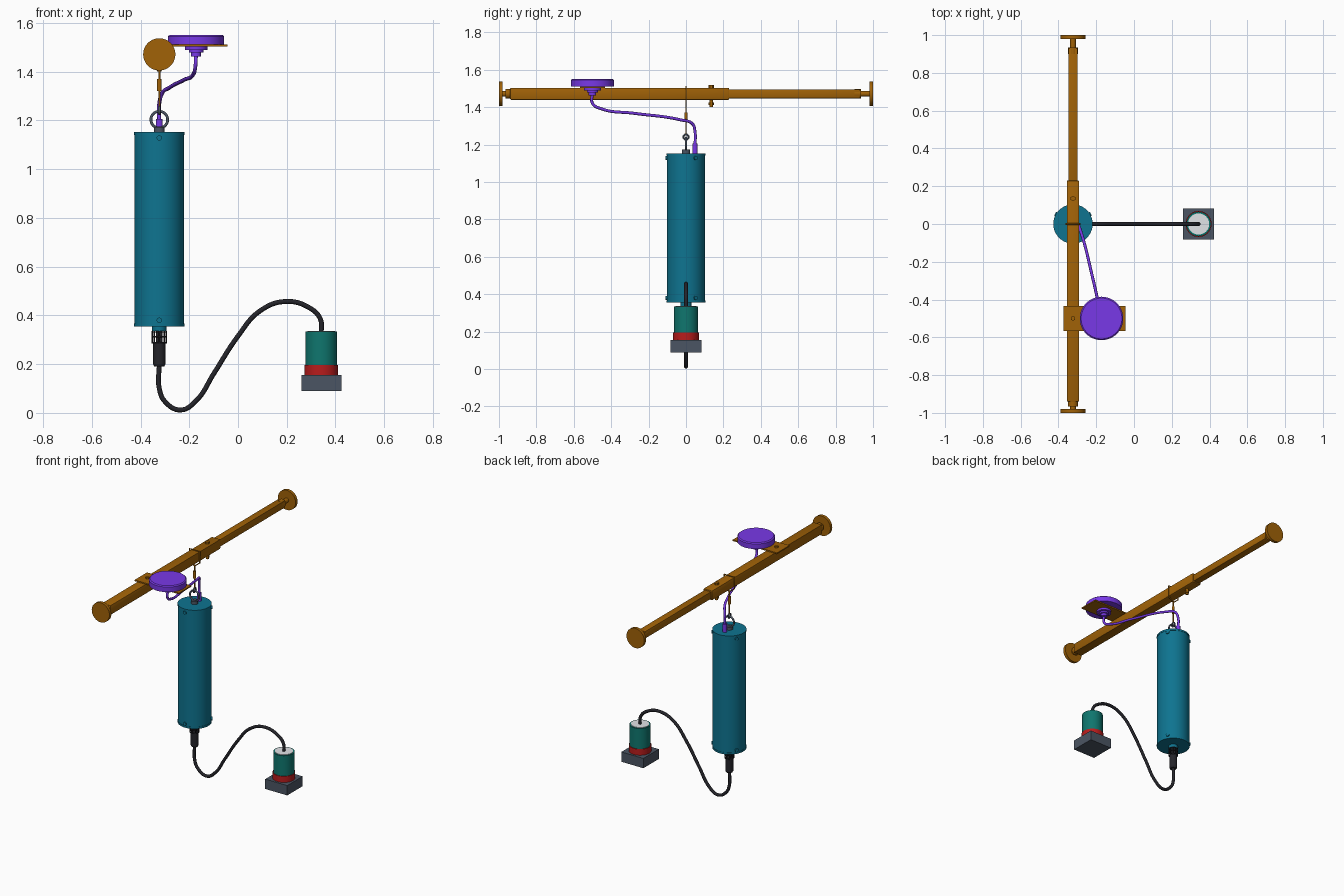
import bpy, bmesh, math
from mathutils import Vector

cube = bpy.data.objects.get("Cube")
if cube:
    bpy.data.objects.remove(cube, do_unlink=True)


def material(name, rgb):
    lin = [(c / 255 / 12.92) if c < 11 else ((c / 255 + 0.055) / 1.055) ** 2.4 for c in rgb]
    m = bpy.data.materials.new(name)
    m.use_nodes = True
    m.diffuse_color = (*lin, 1)
    m.node_tree.nodes["Principled BSDF"].inputs["Base Color"].default_value = (*lin, 1)
    return m


BRONZE = material("bronze", (161, 98, 7))
PURPLE = material("purple", (124, 58, 237))
BLUE = material("deep teal", (14, 116, 144))
GREEN = material("sea green", (15, 118, 110))
RED = material("red", (185, 28, 28))
GRAY = material("slate gray", (75, 85, 99))
BLACK = material("black rubber", (36, 36, 42))
WHITE = material("pale gray", (229, 231, 235))


def finish(name, bm, mat):
    mesh = bpy.data.meshes.new(name)
    bm.to_mesh(mesh)
    bm.free()
    mesh.shade_smooth()
    mesh.set_sharp_from_angle(angle=math.radians(35))
    mesh.materials.append(mat)
    ob = bpy.data.objects.new(name, mesh)
    bpy.context.collection.objects.link(ob)
    return ob


def rod(name, a, b, r, mat, r2=None, sides=32):
    """Cylinder or cone running from point a to point b."""
    a, b = Vector(a), Vector(b)
    bm = bmesh.new()
    bmesh.ops.create_cone(bm, cap_ends=True, segments=sides, radius1=r,
                          radius2=r if r2 is None else r2, depth=(b - a).length)
    ob = finish(name, bm, mat)
    ob.rotation_mode = 'QUATERNION'
    ob.rotation_quaternion = (b - a).to_track_quat('Z', 'Y')
    ob.location = (a + b) / 2
    return ob


def stack(name, x, y, z0, z1, r, mat, **kw):
    return rod(name, (x, y, z0), (x, y, z1), r, mat, **kw)


def box(name, centre, size, mat, bevel=0):
    bm = bmesh.new()
    bmesh.ops.create_cube(bm, size=1)
    bmesh.ops.scale(bm, vec=size, verts=bm.verts)
    if bevel:
        bmesh.ops.bevel(bm, geom=bm.edges[:], offset=bevel, segments=2, affect='EDGES', profile=0.5)
    ob = finish(name, bm, mat)
    ob.location = centre
    return ob


def cable(name, points, r, mat, closed=False, smooth=True):
    cu = bpy.data.curves.new(name, 'CURVE')
    cu.dimensions = '3D'
    cu.bevel_depth = r
    cu.bevel_resolution = 3
    cu.use_fill_caps = True
    sp = cu.splines.new('BEZIER')
    sp.resolution_u = 8
    sp.use_cyclic_u = closed
    sp.bezier_points.add(len(points) - 1)
    for bp, p in zip(sp.bezier_points, points):
        bp.co = p
        bp.handle_left_type = bp.handle_right_type = 'AUTO' if smooth else 'VECTOR'
    cu.materials.append(mat)
    ob = bpy.data.objects.new(name, cu)
    bpy.context.collection.objects.link(ob)
    return ob


def ring(name, centre, r, thick, mat, axis):
    pts = []
    for i in range(8):
        c, s = r * math.cos(i * math.pi / 4), r * math.sin(i * math.pi / 4)
        off = {'x': (0, c, s), 'y': (c, 0, s), 'z': (c, s, 0)}[axis]
        pts.append(Vector(centre) + Vector(off))
    return cable(name, pts, thick, mat, closed=True)


X, BZ = -0.323, 1.471   # main axis and bar height

# Telescopic bar with end pads
box("outer_tube", (X, -0.355, BZ), (0.064, 1.17, 0.064), BRONZE, 0.004)
box("inner_tube", (X, 0.55, BZ), (0.048, 0.76, 0.048), BRONZE, 0.003)
for s, label in ((-1, "front"), (1, "back")):
    rod(label + "_pad", (X, s * 0.98, BZ), (X, s, BZ), 0.066, BRONZE, sides=48)
    rod(label + "_jack_screw", (X, s * 0.9, BZ), (X, s * 0.985, BZ), 0.015, BRONZE)
    rod(label + "_jack_collar", (X, s * 0.9, BZ), (X, s * (0.965 if s < 0 else 0.935), BZ),
        0.026, BRONZE)

# Locking bolt through the tubes
stack("lock_pin", X, 0.135, 1.40, 1.515, 0.009, BRONZE)
stack("lock_pin_head", X, 0.135, 1.50, 1.517, 0.014, BRONZE, sides=6)
stack("lock_pin_nut", X, 0.135, 1.41, 1.425, 0.014, BRONZE, sides=6)

# Sling around the bar and turnbuckle below it
w = 0.038
cable("bar_sling", [(X - w, 0, BZ + w), (X + w, 0, BZ + w), (X + w, 0, BZ - w),
                    (X, 0, BZ - 0.07), (X - w, 0, BZ - w)], 0.004, BRONZE, True, False)
stack("hanger_wire", X, 0, 1.25, 1.41, 0.004, BRONZE)
stack("turnbuckle", X, 0, 1.32, 1.37, 0.009, BRONZE)
ring("hook_loop", (X, 0, 1.24), 0.014, 0.005, GRAY, 'x')
ring("lifting_ring", (X, 0, 1.203), 0.034, 0.006, GRAY, 'y')
stack("lifting_ring_base", X, 0, 1.15, 1.172, 0.022, GRAY)

# Main canister with lids and lid screws
stack("canister", X, 0, 0.36, 1.148, 0.102, BLUE, sides=64)
for z0, z1, zs, label in ((1.14, 1.152, 1.128, "top"), (0.354, 0.366, 0.38, "bottom")):
    stack(label + "_lid", X, 0, z0, z1, 0.104, BLUE, sides=64)
    for deg in (-90, 30, 150):
        d = Vector((math.cos(math.radians(deg)), math.sin(math.radians(deg)), 0))
        c = Vector((X, 0, zs))
        rod(label + "_lid_screw", c + d * 0.095, c + d * 0.109, 0.011, BLUE, sides=16)

# Cable outlet under the canister
stack("outlet_neck", X, 0, 0.335, 0.356, 0.029, BLUE)
stack("outlet_core", X, 0, 0.27, 0.34, 0.014, BLACK)
for z in (0.287, 0.312, 0.332):
    ring("outlet_cage_ring", (X, 0, z), 0.028, 0.003, BLACK, 'z')
for i in range(8):
    a = i * math.pi / 4
    stack("outlet_cage_bar", X + 0.028 * math.cos(a), 0.028 * math.sin(a),
          0.285, 0.335, 0.003, BLACK, sides=8)
stack("outlet_grip", X, 0, 0.2, 0.285, 0.025, BLACK)
stack("outlet_taper", X, 0, 0.19, 0.2, 0.02, BLACK, r2=0.025)

# Hanging signal cable
SX = 0.342
path = [(X, 0.2), (X, 0.1), (-0.3, 0.047), (-0.235, 0.012), (-0.17, 0.052), (-0.1, 0.16),
        (0, 0.315), (0.09, 0.418), (0.195, 0.457), (0.295, 0.43), (0.338, 0.385), (SX, 0.33)]
cable("signal_cable", [(x, 0, z) for x, z in path], 0.01, BLACK)

# Sensor on its block
box("sensor_block", (SX, 0, 0.122), (0.164, 0.164, 0.066), GRAY)
stack("sensor_band", SX, 0, 0.154, 0.196, 0.069, RED, sides=48)
stack("sensor_body", SX, 0, 0.195, 0.333, 0.065, GREEN, sides=48)
stack("sensor_cap", SX, 0, 0.33, 0.336, 0.056, WHITE, sides=48)

# Antenna disc on a side plate
AX, AY = -0.172, -0.5
box("antenna_plate", (-0.209, AY, 1.507), (0.33, 0.132, 0.008), BRONZE)
stack("plate_bolt", X, AY, 1.5, 1.52, 0.013, BRONZE, sides=6)
stack("antenna_disc", AX, AY, 1.511, 1.545, 0.115, PURPLE, sides=64)
stack("antenna_top", AX, AY, 1.545, 1.551, 0.115, PURPLE, r2=0.108, sides=64)
stack("antenna_flange", AX, AY, 1.489, 1.504, 0.046, PURPLE)
stack("antenna_nut", AX, AY, 1.478, 1.492, 0.03, PURPLE)
stack("antenna_plug", AX, AY, 1.462, 1.48, 0.02, PURPLE)

# Antenna cable down to the canister lid
cable("antenna_cable", [(AX, AY, 1.475), (-0.175, AY, 1.42), (-0.183, -0.45, 1.39),
                        (-0.22, -0.28, 1.367), (-0.285, -0.03, 1.332), (-0.312, 0.035, 1.31),
                        (X, 0.048, 1.27), (X, 0.048, 1.19)], 0.008, PURPLE)
stack("antenna_cable_plug", X, 0.048, 1.15, 1.205, 0.014, PURPLE)
